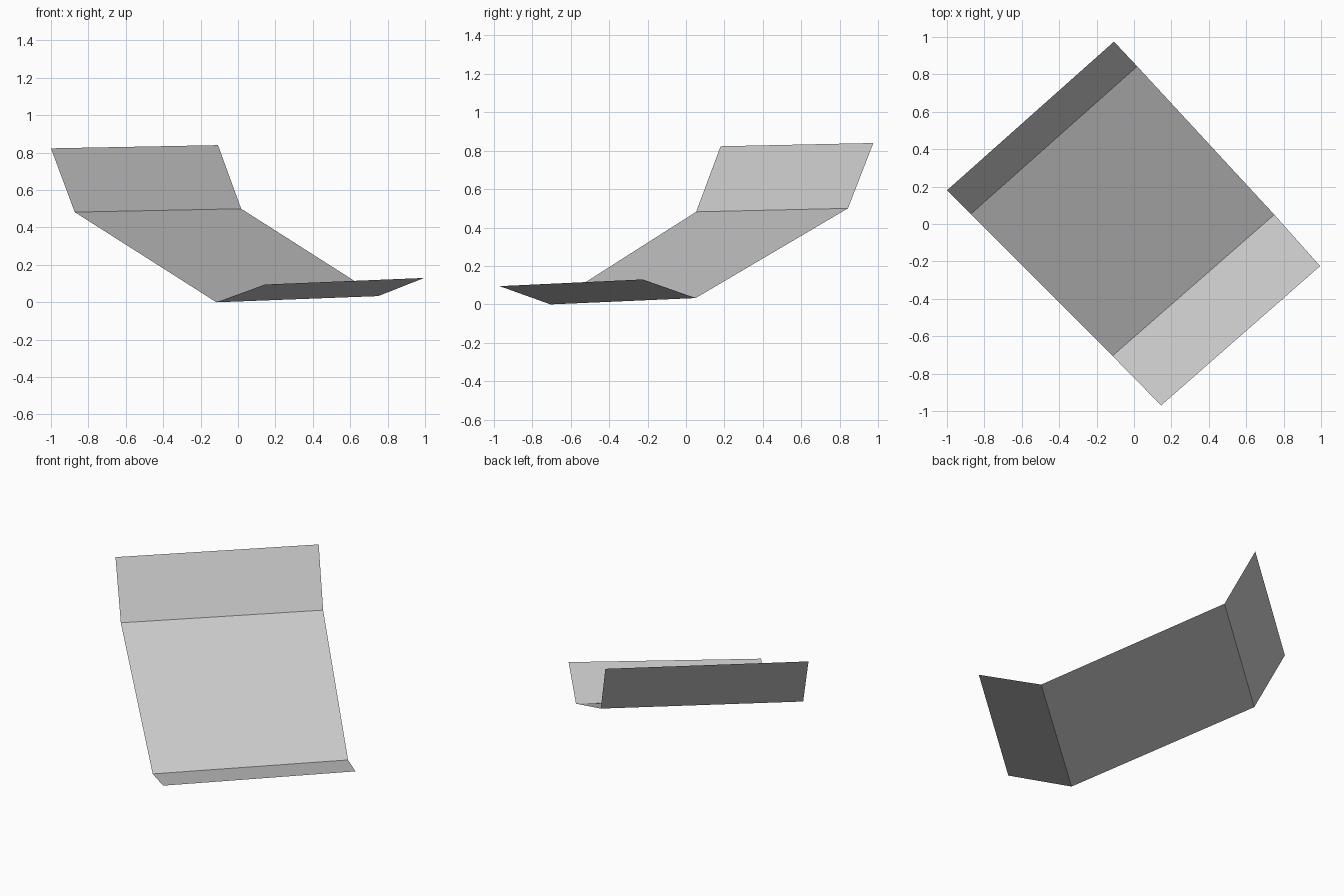
import bpy
import bmesh

if "Cube" in bpy.data.objects:
    bpy.data.objects.remove(bpy.data.objects["Cube"])

# One plain grey for the whole sheet
grey = bpy.data.materials.new("light grey")
grey.diffuse_color = (0.6, 0.6, 0.6, 1.0)
grey.use_nodes = True
grey.node_tree.nodes["Principled BSDF"].inputs["Base Color"].default_value = grey.diffuse_color

# Side profiles of the folded sheet, from the raised back edge to the front lip
left_edge = [(-1.0, 0.18, 0.823), (-0.873, 0.053, 0.482),
             (-0.115, -0.705, 0.0), (0.145, -0.97, 0.095)]
right_edge = [(-0.107, 0.975, 0.84), (0.017, 0.843, 0.50),
              (0.75, 0.05, 0.033), (0.995, -0.225, 0.13)]

# Three flat panels joined along the folds
bm = bmesh.new()
left = [bm.verts.new(p) for p in left_edge]
right = [bm.verts.new(p) for p in right_edge]
for i in range(3):
    bm.faces.new((left[i], left[i + 1], right[i + 1], right[i]))

mesh = bpy.data.meshes.new("folded_sheet")
bm.to_mesh(mesh)
bm.free()
mesh.materials.append(grey)
sheet = bpy.data.objects.new("folded_sheet", mesh)
bpy.context.collection.objects.link(sheet)
